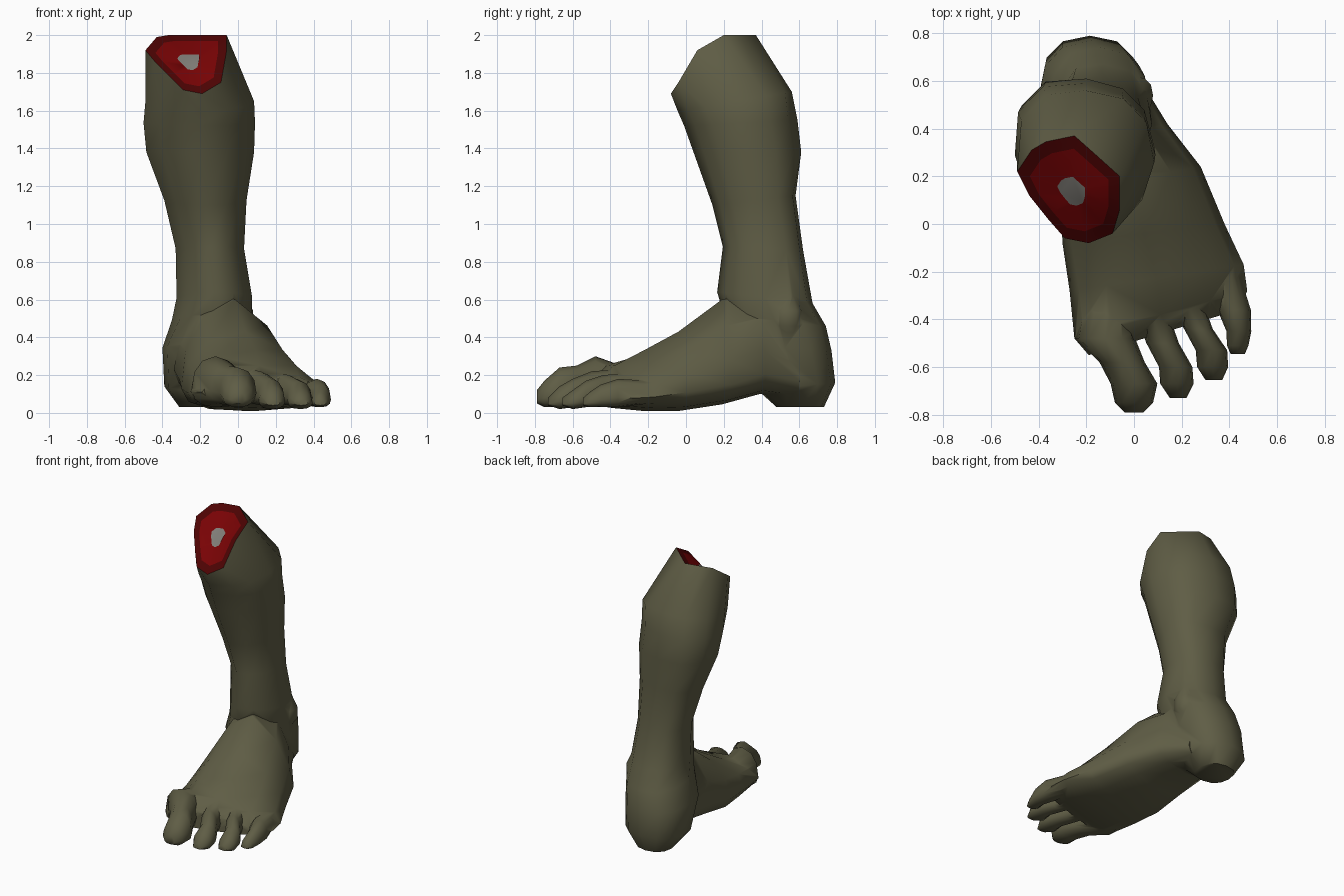
import bpy, bmesh, math
from mathutils import Vector

N = 12  # points per cross-section


def material(name, rgb):
    m = bpy.data.materials.new(name)
    m.diffuse_color = (*rgb, 1)
    return m


MATS = [material("grey_green_skin", (0.115, 0.11, 0.06)),
        material("dark_red_rim", (0.075, 0.001, 0.001)),
        material("red_flesh", (0.19, 0.001, 0.0015)),
        material("grey_bone", (0.22, 0.21, 0.19))]


def power(v, e):
    return math.copysign(abs(v) ** e, v)


def angles():
    return [2 * math.pi * i / N for i in range(N)]


def leg_ring(x0, x1, y0, y1, zf, zb, shape=0.0, outer_back=0.0):
    """Rounded horizontal ring, tilted from front height to back height.
    shape pulls in the shin corners and fills the inner calf corner."""
    pts = []
    for a in angles():
        c, s = power(math.cos(a), 0.85), power(math.sin(a), 0.85)
        if s < 0:
            corner = shape * (-0.23 if c < 0 else -0.1)
        else:
            corner = shape * 0.09 if c < 0 else outer_back
        k = 1 + corner * abs(math.sin(2 * a))
        pts.append(Vector(((x0 + x1) / 2 + k * c * (x1 - x0) / 2,
                           (y0 + y1) / 2 + k * s * (y1 - y0) / 2,
                           (zf + zb) / 2 + s * (zb - zf) / 2)))
    return pts


def foot_ring(inner, outer, tops, bots, e=0.8):
    """Upright ring between an inner and an outer edge point."""
    pts = []
    for a in angles():
        u = 0.5 + 0.5 * power(math.cos(a), e)
        s = power(math.sin(a), e)
        t0, tm, t1 = tops
        top = t0 + (t1 - t0) * u + (tm - (t0 + t1) / 2) * 4 * u * (1 - u)
        bot = bots[0] + (bots[1] - bots[0]) * u
        mid = bot + 0.4 * (top - bot)
        z = mid + s * ((top - mid) if s > 0 else (mid - bot))
        pts.append(Vector((inner[0] + (outer[0] - inner[0]) * u,
                           inner[1] + (outer[1] - inner[1]) * u, z)))
    return pts


def loft(name, rings, ring_mats=None, end_mat=0):
    bm = bmesh.new()
    vs = [[bm.verts.new(p) for p in r] for r in rings]
    for k in range(len(vs) - 1):
        for i in range(N):
            j = (i + 1) % N
            f = bm.faces.new((vs[k][i], vs[k][j], vs[k + 1][j], vs[k + 1][i]))
            f.material_index = ring_mats[k] if ring_mats else 0
    bm.faces.new(vs[0][::-1])
    bm.faces.new(vs[-1]).material_index = end_mat
    bmesh.ops.recalc_face_normals(bm, faces=bm.faces)
    me = bpy.data.meshes.new(name)
    bm.to_mesh(me)
    bm.free()
    for m in MATS:
        me.materials.append(m)
    ob = bpy.data.objects.new(name, me)
    bpy.context.collection.objects.link(ob)
    return ob


# Leg from heel to calf
leg_rings = [leg_ring(*r) for r in (
    (-0.31, -0.06, 0.48, 0.73, 0.03, 0.03),
    (-0.39, 0.02, 0.38, 0.79, 0.12, 0.16),
    (-0.40, 0.05, 0.28, 0.77, 0.36, 0.33),
    (-0.35, 0.07, 0.20, 0.74, 0.52, 0.46, 0.6),
    (-0.325, 0.075, 0.165, 0.67, 0.64, 0.58, 0.8),
    (-0.33, 0.032, 0.195, 0.62, 0.88, 0.86, 1, 0.04),
    (-0.39, 0.045, 0.14, 0.58, 1.10, 1.15, 1, 0.06),
    (-0.485, 0.085, 0.04, 0.61, 1.38, 1.38, 1, -0.04),
    (-0.50, 0.09, -0.01, 0.59, 1.52, 1.55, 1, -0.06),
    (-0.49, 0.085, -0.045, 0.56, 1.60, 1.70, 0.8, 0.0))]

# Slanted cut with rim, flesh and bone
cut = [Vector(p) for p in (
    (-0.06, 0.06, 1.92), (-0.06, 0.20, 2.0), (-0.16, 0.29, 2.0),
    (-0.25, 0.37, 2.0), (-0.37, 0.345, 2.0), (-0.43, 0.31, 1.99),
    (-0.49, 0.22, 1.92), (-0.44, 0.12, 1.86), (-0.36, 0.02, 1.78),
    (-0.29, -0.06, 1.71), (-0.19, -0.08, 1.69), (-0.09, -0.04, 1.75))]
core = Vector((-0.26, 0.135, 1.86))
cap = [[core.lerp(p, f) for p in cut] for f in (1, 0.77, 0.27)]
body = loft("leg_and_foot", leg_rings + cap, [0] * len(leg_rings) + [1, 2], 3)

# Foot from heel to ball
parts = [loft("foot", [foot_ring(*r) for r in (
    ((-0.33, 0.56), (0.03, 0.60), (0.30, 0.38, 0.30), (0.08, 0.08)),
    ((-0.34, 0.36), (0.14, 0.42), (0.42, 0.62, 0.36), (0.10, 0.10)),
    ((-0.31, 0.14), (0.28, 0.24), (0.38, 0.60, 0.30), (0.04, 0.05)),
    ((-0.30, -0.08), (0.38, 0.00), (0.32, 0.43, 0.24), (0.0, 0.02)),
    ((-0.27, -0.28), (0.46, -0.17), (0.27, 0.33, 0.18), (0.0, 0.02)),
    ((-0.25, -0.48), (0.475, -0.28), (0.25, 0.25, 0.15), (0.02, 0.03)),
    ((-0.19, -0.55), (0.44, -0.36), (0.20, 0.16, 0.10), (0.05, 0.05)))])]


# Toes: centre x, y, half width, bottom, top at each station
def toe(name, stations):
    return loft(name, [foot_ring((x - w, y), (x + w, y), (t - 0.02, t, t - 0.02),
                                 (b, b), 0.85) for x, y, w, b, t in stations])


parts += [
    toe("big_toe", ((-0.12, -0.34, 0.10, 0.04, 0.25), (-0.12, -0.48, 0.125, 0.03, 0.30),
                    (-0.05, -0.58, 0.095, 0.04, 0.25), (0.0, -0.67, 0.098, 0.03, 0.24),
                    (0.0, -0.75, 0.08, 0.03, 0.17), (0.0, -0.79, 0.04, 0.05, 0.12))),
    toe("second_toe", ((0.07, -0.36, 0.07, 0.05, 0.23), (0.12, -0.50, 0.068, 0.04, 0.22),
                       (0.175, -0.60, 0.07, 0.03, 0.18), (0.18, -0.67, 0.07, 0.02, 0.14),
                       (0.185, -0.73, 0.035, 0.04, 0.08))),
    toe("third_toe", ((0.21, -0.30, 0.07, 0.05, 0.21), (0.27, -0.44, 0.06, 0.04, 0.20),
                      (0.325, -0.53, 0.066, 0.03, 0.17), (0.33, -0.60, 0.065, 0.02, 0.12),
                      (0.335, -0.655, 0.035, 0.04, 0.08))),
    toe("little_toe", ((0.37, -0.20, 0.07, 0.05, 0.17), (0.42, -0.36, 0.07, 0.03, 0.18),
                       (0.44, -0.45, 0.052, 0.03, 0.15), (0.435, -0.51, 0.045, 0.03, 0.11),
                       (0.435, -0.545, 0.03, 0.04, 0.08)))]

# Outer ankle bone
parts.append(loft("ankle_bone", [leg_ring(0.0 - r, 0.0 + r, 0.54 - r, 0.54 + r, z, z)
                                 for r, z in ((0.03, 0.39), (0.08, 0.46),
                                              (0.08, 0.54), (0.03, 0.66))]))

# Fuse everything into one skin
for p in parts:
    mod = body.modifiers.new("fuse_" + p.name, 'BOOLEAN')
    mod.operation = 'UNION'
    mod.solver = 'EXACT'
    mod.object = p
bpy.context.view_layer.objects.active = body
body.select_set(True)
for mod in list(body.modifiers):
    bpy.ops.object.modifier_apply(modifier=mod.name)
for p in parts:
    bpy.data.objects.remove(p)
bpy.ops.object.shade_smooth_by_angle(angle=math.radians(60))
